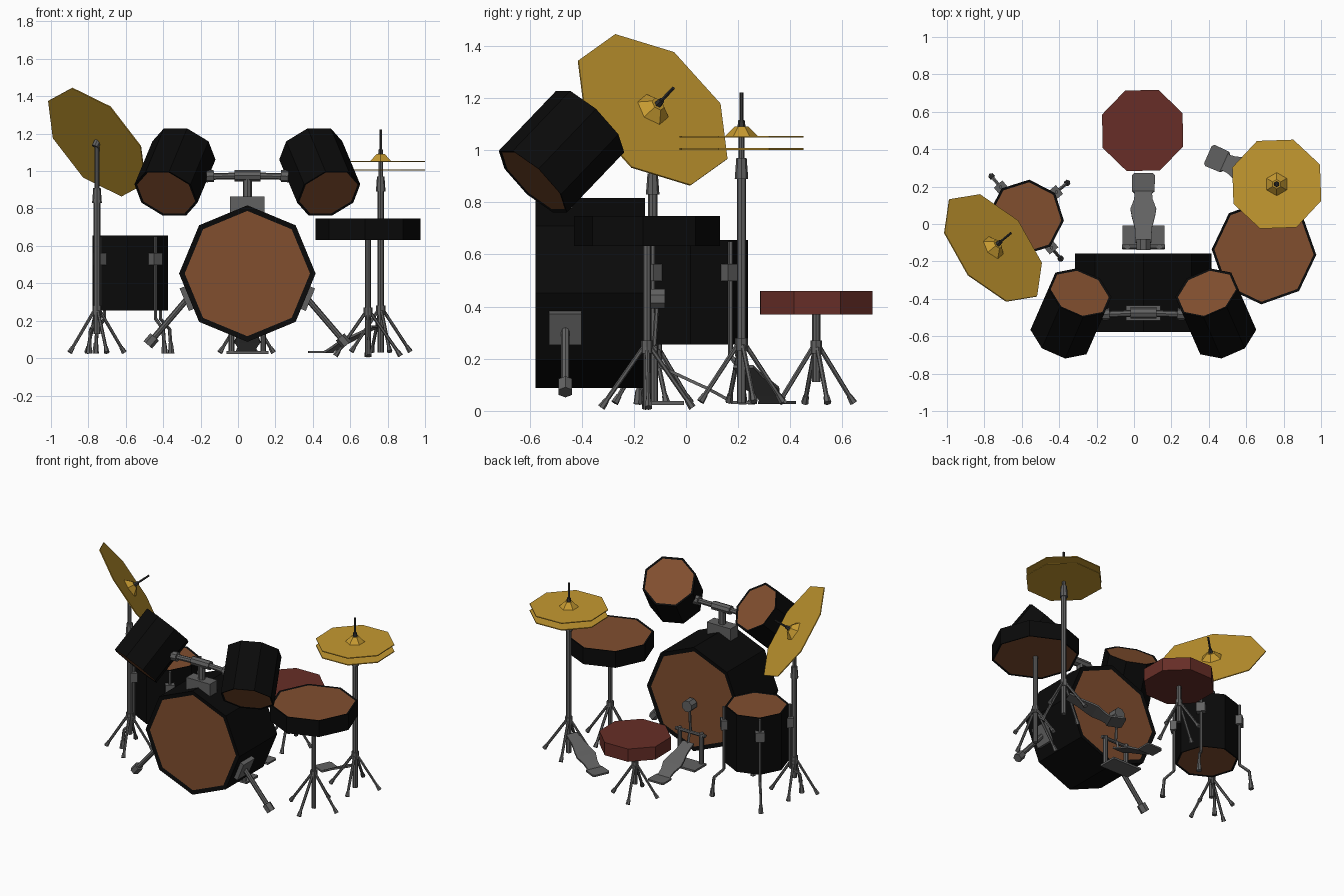
import bpy, bmesh
from math import cos, sin, radians
from mathutils import Vector, Matrix

if "Cube" in bpy.data.objects:
    bpy.data.objects.remove(bpy.data.objects["Cube"])


def material(name, rgb, rough=0.6):
    m = bpy.data.materials.new(name)
    m.use_nodes = True
    m.diffuse_color = (*rgb, 1)
    bsdf = m.node_tree.nodes["Principled BSDF"]
    bsdf.inputs["Base Color"].default_value = (*rgb, 1)
    bsdf.inputs["Roughness"].default_value = rough
    return m


BLACK = material("black shell", (0.003, 0.003, 0.003))
SKIN = material("brown drum skin", (0.22, 0.077, 0.028))
GOLD = material("gold cymbal", (0.56, 0.32, 0.03))
METAL = material("grey metal", (0.12, 0.12, 0.12))
DARK = material("dark rod", (0.035, 0.035, 0.035))
SEAT = material("dark red seat", (0.135, 0.027, 0.02))


def finish(name, bm, *mats):
    bmesh.ops.recalc_face_normals(bm, faces=bm.faces)
    me = bpy.data.meshes.new(name)
    bm.to_mesh(me)
    bm.free()
    for m in mats:
        me.materials.append(m)
    ob = bpy.data.objects.new(name, me)
    bpy.context.scene.collection.objects.link(ob)
    return ob


def frame(center, axis, phase=0):
    """Local z along the axis, local x horizontal, turned by phase degrees."""
    n = Vector(axis).normalized()
    flat = Vector((n.y, -n.x, 0))
    u = flat.normalized() if flat.length > 1e-4 else Vector((1, 0, 0))
    rot = Matrix((u, n.cross(u), n)).transposed().to_4x4()
    return Matrix.Translation(center) @ rot @ Matrix.Rotation(radians(phase), 4, 'Z')


def prism_mesh(p0, p1, r0, r1, sides, phase):
    p0, p1 = Vector(p0), Vector(p1)
    bm = bmesh.new()
    bmesh.ops.create_cone(bm, cap_ends=True, segments=sides, radius1=r0, radius2=r1,
                          depth=(p1 - p0).length,
                          matrix=frame((p0 + p1) / 2, p1 - p0, phase))
    return bm


def rod(name, p0, p1, r0, r1=None, mat=METAL, sides=8, phase=0):
    return finish(name, prism_mesh(p0, p1, r0, r0 if r1 is None else r1, sides, phase), mat)


def box(name, center, size, mat=METAL, axis=(0, 0, 1), phase=0):
    bm = bmesh.new()
    bmesh.ops.create_cube(bm, size=1, matrix=frame(center, axis, phase) @ Matrix.Diagonal((*size, 1)))
    return finish(name, bm, mat)


def drum(name, center, axis, depth, radius, rim, phase):
    """Octagonal shell whose two heads are inset skins."""
    c, half = Vector(center), Vector(axis).normalized() * depth / 2
    bm = prism_mesh(c - half, c + half, radius, radius, 8, phase)
    bm.faces.ensure_lookup_table()
    heads = [f for f in bm.faces if len(f.verts) == 8]
    bmesh.ops.inset_individual(bm, faces=heads, thickness=rim, depth=-0.004)
    for f in heads:
        f.material_index = 1
    return finish(name, bm, BLACK, SKIN)


def stand(name, x, y, bottom, top, hub, reach, foot_z, phase, r=0.018):
    """Pole with four splayed legs and rubber feet."""
    rod(name + "_pole", (x, y, bottom), (x, y, top), r)
    rod(name + "_hub", (x, y, hub - 0.02), (x, y, hub + 0.03), r + 0.007)
    for i in range(4):
        a = radians(phase + 90 * i)
        d = Vector((cos(a), sin(a), 0))
        base = Vector((x, y, 0))
        start = base + d * r + Vector((0, 0, hub))
        foot = base + d * reach + Vector((0, 0, foot_z))
        rod(f"{name}_leg_{i + 1}", start, foot, 0.009, sides=6)
        rod(f"{name}_foot_{i + 1}", foot.lerp(start, 0.13), foot, 0.011, 0.015, sides=6)


def cymbal(name, center, axis, radius, phase, bell=0, tip=0):
    c, n = Vector(center), Vector(axis).normalized()
    rod(name, c - n * 0.003, c + n * 0.003, radius, mat=GOLD, phase=phase)
    if bell:
        rod(name + "_bell", c + n * 0.003, c + n * 0.04, bell, bell * 0.4, GOLD, 6)
        rod(name + "_nut", c + n * 0.035, c + n * 0.065, 0.016, 0.012, DARK, 6)
        rod(name + "_tip", c + n * 0.05, c + n * tip, 0.007, mat=DARK, sides=6)


def pedal(name, matrix):
    """Shaped footboard sloping down to a flat heel plate."""
    rows = [(0, .17, .042), (.08, .133, .046), (.14, .105, .062), (.18, .087, .069),
            (.23, .06, .05), (.265, .04, .046), (.275, .032, .06), (.36, .032, .062), (.372, .032, .05)]
    bm = bmesh.new()
    pairs = [[bm.verts.new((s * w, y, z)) for s in (-1, 1)] for y, z, w in rows]
    for a, b in zip(pairs, pairs[1:]):
        bm.faces.new((a[0], a[1], b[1], b[0]))
    bm.transform(matrix)
    ob = finish(name, bm, METAL)
    mod = ob.modifiers.new("thickness", 'SOLIDIFY')
    mod.thickness = 0.012
    mod.offset = 0


MID = 0.05  # the line the bass drum and rack toms mirror across

# Bass drum and its two spurs
drum("bass_drum", (MID, -0.367, 0.452), (0, 1, 0), 0.42, 0.365, 0.03, 0)
for side, s in (("left", 1), ("right", -1)):
    normal = Vector((s * cos(radians(22.5)), 0, -sin(radians(22.5))))
    mount = Vector((MID, -0.463, 0.452)) + normal * 0.345
    end = Vector((MID + s * 0.52, -0.463, 0.085))
    box(side + "_spur_plate", mount, (0.125, 0.13, 0.04), axis=normal)
    rod(side + "_spur_leg", mount, end, 0.016)
    rod(side + "_spur_foot", end.lerp(mount, 0.12), end.lerp(mount, -0.06), 0.03, sides=6)

# Rack toms and their shared mount
for side, s in (("left", 1), ("right", -1)):
    drum(side + "_rack_tom", (MID + s * 0.387, -0.478, 0.995), (-s * 0.096, 0.22, 0.23),
         0.333, 0.177, 0.014, 22.5)
    rod(side + "_tom_arm", (MID, -0.475, 0.975), (MID + s * 0.25, -0.485, 0.97), 0.018)
    rod(side + "_tom_socket", (MID + s * 0.18, -0.482, 0.973), (MID + s * 0.22, -0.484, 0.972), 0.032)
box("tom_mount_block", (MID, -0.475, 0.82), (0.185, 0.08, 0.09))
rod("tom_mount_post", (MID, -0.475, 0.85), (MID, -0.475, 0.97), 0.024)
rod("tom_mount_sleeve", (MID - 0.07, -0.475, 0.975), (MID + 0.07, -0.475, 0.975), 0.03)

# Floor tom with four cranked legs
fx, fy = -0.577, 0.035
drum("floor_tom", (fx, fy, 0.455), (0, 0, 1), 0.4, 0.203, 0.014, -5)
for i in range(4):
    angle = 40 + 90 * i
    d = Vector((cos(radians(angle)), sin(radians(angle)), 0))

    def at(r, z):
        return Vector((fx, fy, z)) + d * r

    box(f"floor_tom_clamp_{i + 1}", at(0.208, 0.53), (0.05, 0.06, 0.065), phase=angle)
    path = [at(0.212, 0.65), at(0.212, 0.21), at(0.275, 0.155), at(0.285, 0.06)]
    for j, (a, b) in enumerate(zip(path, path[1:])):
        rod(f"floor_tom_leg_{i + 1}_{j + 1}", a, b, 0.01, sides=6)
    rod(f"floor_tom_foot_{i + 1}", at(0.284, 0.08), at(0.287, 0.025), 0.012, 0.018, sides=6)

# Snare on its stand
sx, sy = 0.695, -0.15
drum("snare_drum", (sx, sy, 0.69), (0, 0, 1), 0.115, 0.28, 0.014, -3)
stand("snare_stand", sx, sy, 0.005, 0.64, 0.24, 0.175, 0.012, 2, 0.016)

# Hi-hat pair on its stand
hx, hy = 0.763, 0.213
stand("hi_hat_stand", hx, hy, 0.03, 0.93, 0.25, 0.165, 0.035, 17)
rod("hi_hat_collar", (hx, hy, 0.89), (hx, hy, 0.97), 0.026, 0.02)
rod("hi_hat_rod", (hx, hy, 0.96), (hx, hy, 1.06), 0.012)
cymbal("hi_hat_bottom", (hx, hy, 1.005), (0, 0, 1), 0.254, 24.5)
cymbal("hi_hat_top", (hx, hy, 1.052), (0, 0, 1), 0.254, 24.5, 0.062, 0.17)

# Tilted crash cymbal on its stand
cx, cy = -0.754, -0.128
stand("crash_stand", cx, cy, 0.13, 0.86, 0.25, 0.155, 0.03, 20)
rod("crash_collar", (cx, cy, 0.83), (cx, cy, 0.91), 0.026, 0.02)
rod("crash_upper_pole", (cx, cy, 0.9), (cx, cy, 1.13), 0.013)
rod("crash_tilter", (cx - 0.01, cy - 0.01, 1.13), (cx + 0.005, cy, 1.16), 0.02)
cymbal("crash_cymbal", (cx, cy, 1.155), (0.64, 0.53, 0.56), 0.35, 4.4, 0.07, 0.15)

# Stool
tx, ty = 0.046, 0.5
rod("stool_seat", (tx, ty, 0.37), (tx, ty, 0.46), 0.233, mat=SEAT, phase=23.5)
stand("stool", tx, ty, 0.11, 0.38, 0.24, 0.15, 0.03, 17, 0.016)

# Foot pedals
pedal("bass_pedal", Matrix.Translation((MID, -0.1, 0)))
pedal("hi_hat_pedal", Matrix.Translation((0.735, 0.22, 0)) @ Matrix.Rotation(radians(66), 4, 'Z'))

# Bass pedal base, axle and beater
box("pedal_base", (MID, -0.072, 0.03), (0.225, 0.13, 0.014))
for side, s in (("left", 1), ("right", -1)):
    rod(side + "_pedal_post", (MID + s * 0.085, -0.122, 0.03), (MID + s * 0.085, -0.122, 0.25), 0.015)
rod("pedal_axle", (MID - 0.115, -0.122, 0.235), (MID + 0.115, -0.122, 0.235), 0.012)
rod("pedal_chain", (MID, -0.11, 0.235), (MID, -0.095, 0.165), 0.01, sides=4)
rod("beater_rod", (MID, -0.122, 0.235), (MID, -0.11, 0.42), 0.009, sides=6)
rod("beater_head", (MID, -0.14, 0.43), (MID, -0.08, 0.43), 0.04, phase=22.5)
